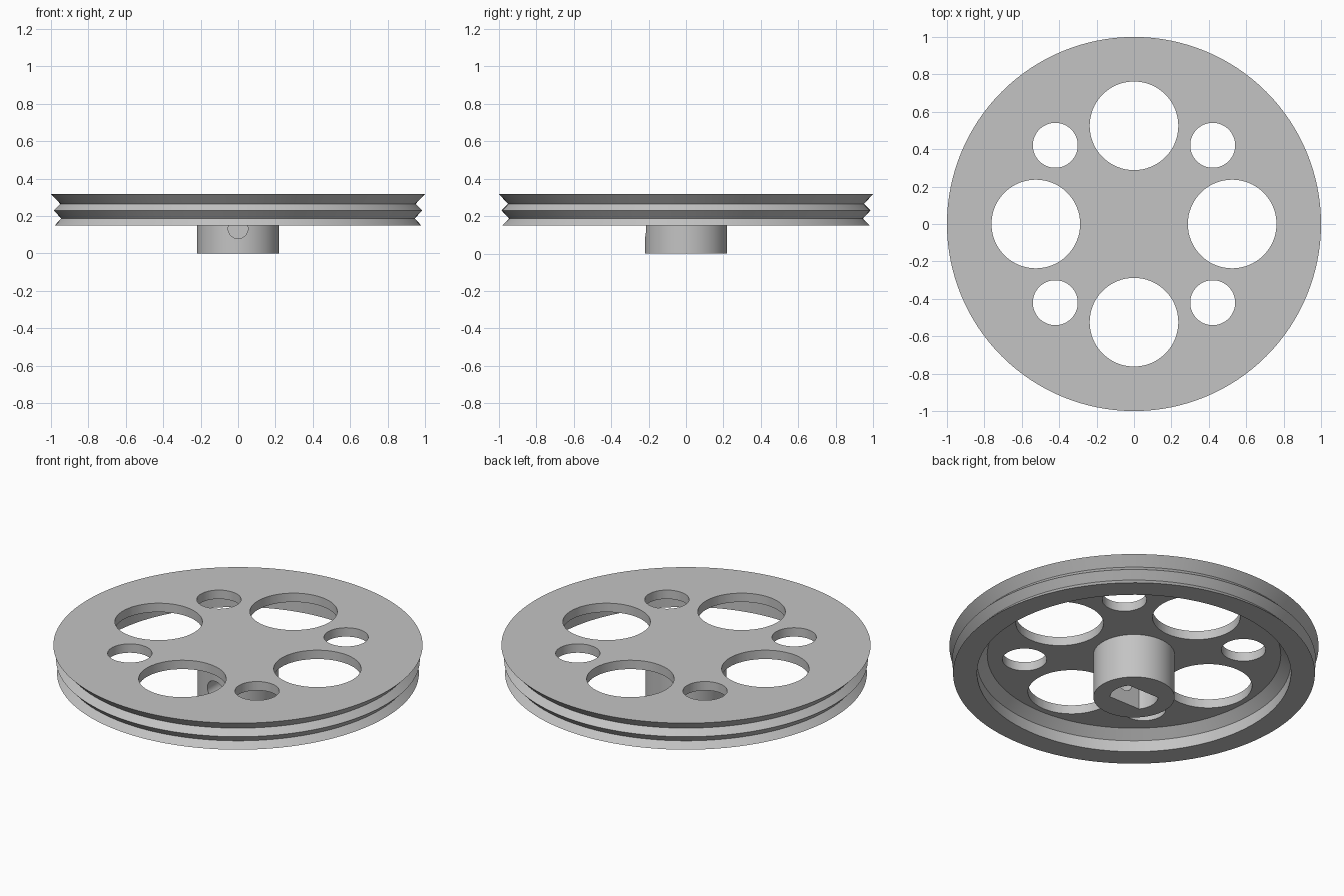
import bpy, bmesh, math
from mathutils import Matrix

if "Cube" in bpy.data.objects:
    bpy.data.objects.remove(bpy.data.objects["Cube"], do_unlink=True)

SEGMENTS = 128
TOP, WEB, RIM = 0.318, 0.265, 0.15      # wheel top, web underside, rim underside

grey = bpy.data.materials.new("light grey plastic")
grey.use_nodes = True
grey.diffuse_color = (0.55, 0.55, 0.55, 1)
grey.node_tree.nodes["Principled BSDF"].inputs["Base Color"].default_value = grey.diffuse_color


def make_object(name, bm):
    bmesh.ops.recalc_face_normals(bm, faces=bm.faces)
    mesh = bpy.data.meshes.new(name)
    bm.to_mesh(mesh)
    bm.free()
    mesh.materials.append(grey)
    obj = bpy.data.objects.new(name, mesh)
    bpy.context.collection.objects.link(obj)
    return obj


def lathe(name, profile):
    """Turn a (radius, height) profile around the z axis."""
    bm = bmesh.new()
    verts = [bm.verts.new((r, 0, z)) for r, z in profile]
    edges = [bm.edges.new(pair) for pair in zip(verts, verts[1:])]
    bmesh.ops.spin(bm, geom=verts + edges, cent=(0, 0, 0), axis=(0, 0, 1),
                   angle=math.tau, steps=SEGMENTS, use_duplicate=False)
    bmesh.ops.remove_doubles(bm, verts=bm.verts, dist=1e-4)
    return make_object(name, bm)


def add_cylinder(bm, radius, depth, matrix):
    bmesh.ops.create_cone(bm, cap_ends=True, segments=64, radius1=radius,
                          radius2=radius, depth=depth, matrix=matrix)


def cut(obj, bm):
    """Subtract a temporary cutter from the object."""
    cutter = make_object("cutter", bm)
    cutter.hide_render = True
    mod = obj.modifiers.new("cut", 'BOOLEAN')
    mod.operation, mod.solver, mod.object = 'DIFFERENCE', 'EXACT', cutter
    bpy.context.view_layer.objects.active = obj
    bpy.ops.object.modifier_apply(modifier=mod.name)
    bpy.data.objects.remove(cutter, do_unlink=True)


# Wheel with two V grooves outside and a chamfered recess underneath
wheel = lathe("pulley_wheel", [
    (0, TOP), (1, TOP), (0.95, WEB), (0.985, 0.23), (0.945, 0.187), (0.98, RIM),
    (0.85, RIM), (0.85, 0.218), (0.795, WEB), (0, WEB)])

# Four large and four small lightening holes through the web
holes = bmesh.new()
for i in range(8):
    distance, radius = (0.595, 0.12) if i % 2 else (0.525, 0.237)
    turn = Matrix.Rotation(i * math.tau / 8, 4, 'Z')
    add_cylinder(holes, radius, 0.3, turn @ Matrix.Translation((distance, 0, TOP)))
cut(wheel, holes)

# Hub below the web
hub = lathe("hub", [(0, 0.29), (0.22, 0.29), (0.22, 0), (0, 0)])

# Blind shaft socket: a round bore with two flats
socket = bmesh.new()
add_cylinder(socket, 0.13, 0.5, Matrix.Translation((0, 0, 0)))
for side in (-1, 1):
    bmesh.ops.bisect_plane(socket, geom=socket.verts[:] + socket.edges[:] + socket.faces[:],
                           plane_co=(0, side * 0.08, 0), plane_no=(0, side, 0),
                           clear_outer=True)
    rim = [e for e in socket.edges if e.is_boundary]
    bmesh.ops.contextual_create(socket, geom=rim)
cut(hub, socket)

# Set screw hole from the front into the socket
screw = bmesh.new()
add_cylinder(screw, 0.053, 0.25, Matrix.Translation((0, -0.175, 0.133))
             @ Matrix.Rotation(math.pi / 2, 4, 'X'))
cut(hub, screw)

# Smooth round walls, sharp edges
for obj in (wheel, hub):
    bpy.ops.object.select_all(action='DESELECT')
    obj.select_set(True)
    bpy.context.view_layer.objects.active = obj
    bpy.ops.object.shade_smooth_by_angle(angle=math.radians(25))
